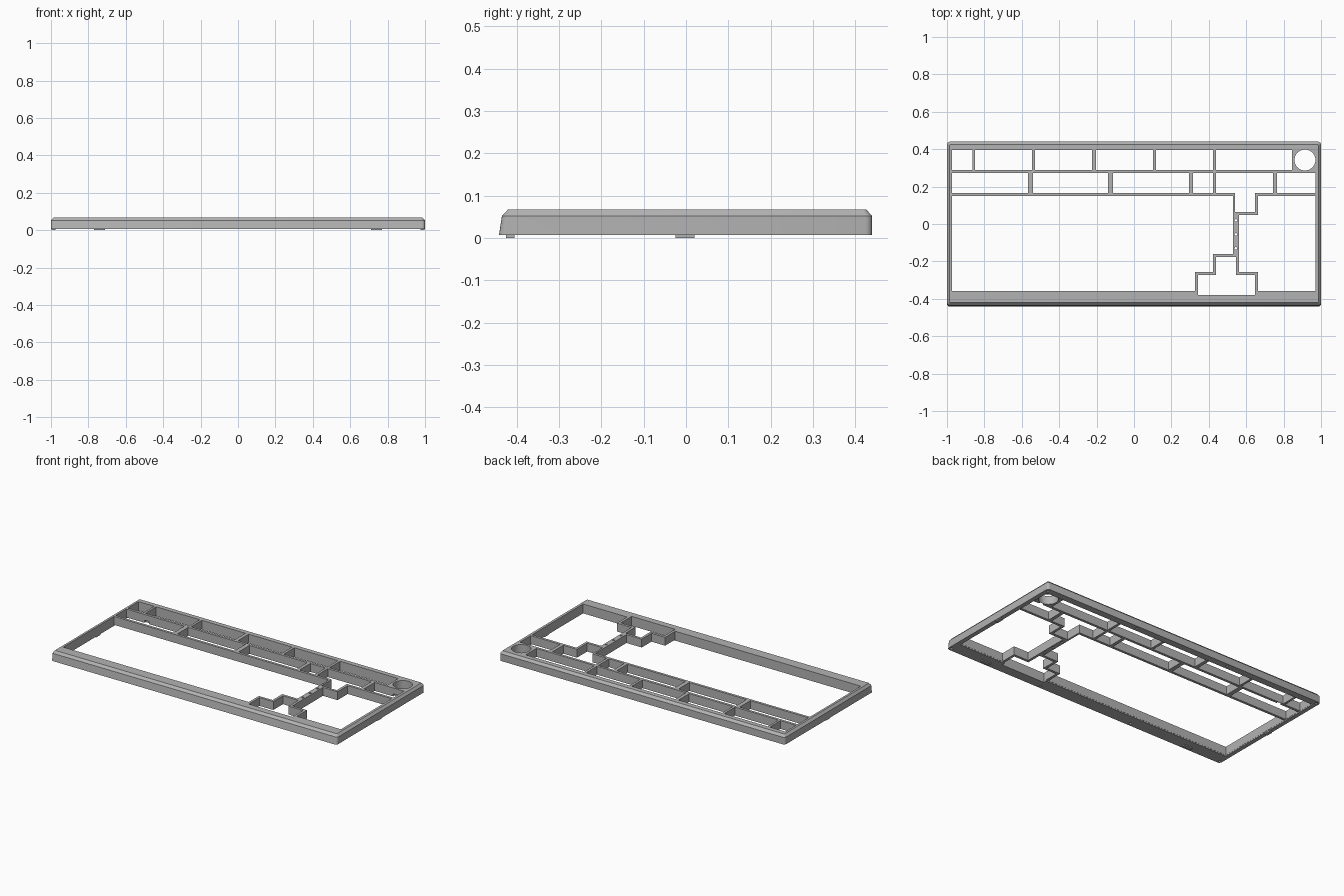
import bpy, bmesh, math

old = bpy.data.objects.get("Cube")
if old:
    bpy.data.objects.remove(old, do_unlink=True)

grey = bpy.data.materials.new("plain_grey")
grey.use_nodes = True
colour = (0.45, 0.45, 0.45, 1)
grey.diffuse_color = colour
grey.node_tree.nodes["Principled BSDF"].inputs["Base Color"].default_value = colour


def finish(name, bm):
    bmesh.ops.recalc_face_normals(bm, faces=bm.faces)
    mesh = bpy.data.meshes.new(name)
    bm.to_mesh(mesh)
    bm.free()
    mesh.materials.append(grey)
    ob = bpy.data.objects.new(name, mesh)
    bpy.context.collection.objects.link(ob)
    return ob


def loft(bm, rings):
    """Close a stack of equal-length outlines into a solid."""
    loops = [[bm.verts.new(p) for p in ring] for ring in rings]
    for a, b in zip(loops, loops[1:]):
        for i in range(len(a)):
            j = (i + 1) % len(a)
            bm.faces.new((a[i], a[j], b[j], b[i]))
    bm.faces.new(loops[0][::-1])
    bm.faces.new(loops[-1])


def prism(bm, points, z0=-0.1, z1=0.2):
    loft(bm, [[(x, y, z) for x, y in points] for z in (z0, z1)])


def rect(x0, x1, y0, y1):
    return [(x0, y0), (x1, y0), (x1, y1), (x0, y1)]


def disc(x, y, r, n):
    return [(x + r * math.cos(math.tau * i / n), y + r * math.sin(math.tau * i / n))
            for i in range(n)]


def rounded(hx, y0, y1, r, z, steps=4):
    """Rounded rectangular outline at one height."""
    ring = []
    corners = ((hx - r, y1 - r), (r - hx, y1 - r), (r - hx, y0 + r), (hx - r, y0 + r))
    for k, (cx, cy) in enumerate(corners):
        for s in range(steps + 1):
            a = math.pi / 2 * (k + s / steps)
            ring.append((cx + r * math.cos(a), cy + r * math.sin(a), z))
    return ring


def cut(ob, bm):
    cutter = finish("cutter", bm)
    cutter.hide_render = True
    mod = ob.modifiers.new("cut", "BOOLEAN")
    mod.operation = "DIFFERENCE"
    mod.solver = "EXACT"
    mod.object = cutter
    bpy.context.view_layer.update()
    result = bpy.data.meshes.new_from_object(
        ob.evaluated_get(bpy.context.evaluated_depsgraph_get()))
    ob.modifiers.clear()
    ob.data = result
    bpy.data.objects.remove(cutter, do_unlink=True)


# Case body with a leaning front and a chamfered top edge
BASE, TOP = 0.007, 0.067
body = bmesh.new()
loft(body, [rounded(1.0, -0.442, 0.44, 0.016, BASE),
            rounded(1.0, -0.435, 0.44, 0.016, 0.052),
            rounded(0.987, -0.421, 0.426, 0.008, TOP)])
case = finish("case_frame", body)

# Underside recess that leaves the dividing bars shallower than the rim
recess = bmesh.new()
prism(recess, rect(-0.974, 0.972, -0.359, 0.397), -0.1, 0.014)
cut(case, recess)

# Key openings
L, R = -0.973, 0.971
openings = bmesh.new()
for x0, x1 in ((L, -0.864), (-0.85, -0.545), (-0.53, -0.225),
               (-0.203, 0.102), (0.118, 0.422), (0.438, 0.845)):
    prism(openings, rect(x0, x1, 0.289, 0.396))
for x0, x1 in ((L, -0.567), (-0.54, -0.139), (-0.112, 0.294),
               (0.315, 0.422), (0.765, R)):
    prism(openings, rect(x0, x1, 0.166, 0.273))
prism(openings, [(0.438, 0.273), (0.438, 0.166), (0.54, 0.166), (0.54, 0.064),
                 (0.647, 0.064), (0.647, 0.166), (0.743, 0.166), (0.743, 0.273)])
# Main block
prism(openings, [(L, 0.15), (L, -0.358), (0.326, -0.358), (0.326, -0.257),
                 (0.422, -0.257), (0.422, -0.16), (0.529, -0.16), (0.529, 0.15)])
# Side pad block
prism(openings, [(R, 0.15), (0.663, 0.15), (0.663, 0.048), (0.561, 0.048),
                 (0.561, -0.257), (0.663, -0.257), (0.663, -0.358), (R, -0.358)])
# Arrow block
prism(openings, [(0.342, -0.38), (0.647, -0.38), (0.647, -0.273), (0.545, -0.273),
                 (0.545, -0.176), (0.438, -0.176), (0.438, -0.273), (0.342, -0.273)])
# Knob hole and indicator holes
prism(openings, disc(0.914, 0.342, 0.056, 40))
for y in (0.019, -0.056, -0.13):
    prism(openings, disc(0.545, y, 0.007, 12))
cut(case, openings)

# Blind screw holes under the rim, and notches under the upper bar
holes = bmesh.new()
for x in (-0.982, -0.33, 0.33, 0.982):
    for y in (-0.424, 0.42):
        prism(holes, disc(x, y, 0.008, 12), -0.1, 0.035)
for x in (-0.83, 0.91):
    prism(holes, rect(x - 0.015, x + 0.015, 0.265, 0.285), -0.1, 0.03)
cut(case, holes)

bpy.context.view_layer.objects.active = case
case.select_set(True)
bpy.ops.object.shade_smooth_by_angle(angle=math.radians(30))

# Feet under the front rail and side rails
for side, sx in (("left", 1), ("right", -1)):
    for part, x, y, w, d in (("front", 0.74, -0.415, 0.06, 0.02),
                             ("side", 0.986, -0.002, 0.02, 0.045)):
        foot = bmesh.new()
        cx = sx * x
        prism(foot, rect(cx - w / 2, cx + w / 2, y - d / 2, y + d / 2), 0, BASE + 0.002)
        finish(f"{part}_foot_{side}", foot)
